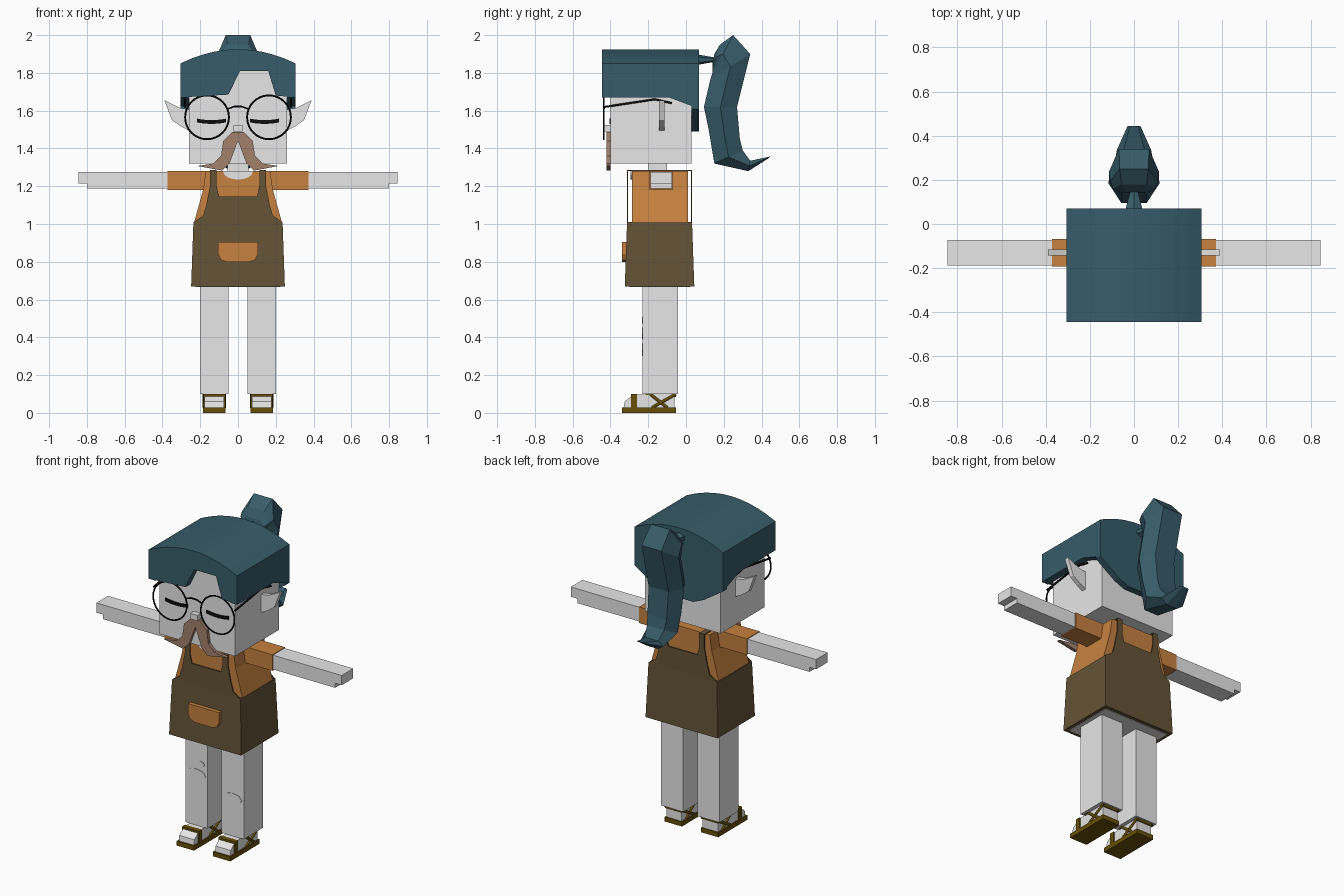
import bpy, bmesh
from math import sin, cos, pi
from mathutils import Vector

default_cube = bpy.data.objects.get("Cube")
if default_cube:
    bpy.data.objects.remove(default_cube)


def material(name, red, green, blue):
    new_material = bpy.data.materials.new(name)
    new_material.use_nodes = True
    colour = (red, green, blue, 1)
    new_material.diffuse_color = colour
    shader = new_material.node_tree.nodes["Principled BSDF"]
    shader.inputs["Base Color"].default_value = colour
    return new_material


PALE = material("pale grey", .8, .8, .8)
HAIR = material("slate blue", .038, .107, .144)
SHIRT = material("orange", .57, .22, .05)
APRON = material("dark brown", .13, .087, .038)
BEARD = material("dusty brown", .36, .22, .15)
SANDAL = material("olive gold", .14, .08, .002)
BLACK = material("black", .004, .004, .004)

# Shared levels and planes
ANKLE, HEM, WAIST, SHOULDER, CHIN, BROW, CROWN = .1, .67, 1.01, 1.28, 1.32, 1.67, 1.85
FACE_FRONT, FACE_BACK, FACE_SIDE = -.4, .03, .26
HAIR_FRONT, HAIR_BACK, HAIR_SIDE = -.445, .07, .305
CHEST, SPINE, ARM_Y, LEG_X = -.287, .01, -.13, .125
SHEET = .006


def finish(name, bm, surface):
    bmesh.ops.recalc_face_normals(bm, faces=bm.faces)
    mesh = bpy.data.meshes.new(name)
    bm.to_mesh(mesh)
    bm.free()
    return add_object(name, mesh, surface)


def add_object(name, data, surface):
    data.materials.append(surface)
    part = bpy.data.objects.new(name, data)
    bpy.context.collection.objects.link(part)
    return part


def loft(name, rings, surface):
    """Skin equal-length closed rings and cap both ends."""
    bm = bmesh.new()
    loops = [[bm.verts.new(point) for point in ring] for ring in rings]
    for lower, upper in zip(loops, loops[1:]):
        for i in range(len(lower)):
            bm.faces.new((lower[i - 1], lower[i], upper[i], upper[i - 1]))
    bm.faces.new(loops[0])
    bm.faces.new(loops[-1])
    return finish(name, bm, surface)


def front_panel(name, outline, near, far, surface):
    """Extrude an x-z outline through depth."""
    return loft(name, [[(x, y, z) for x, z in outline] for y in (near, far)], surface)


def side_panel(name, outline, inner, outer, surface):
    """Extrude a y-z outline through width."""
    return loft(name, [[(x, y, z) for y, z in outline] for x in (inner, outer)], surface)


def block(name, middle, half_width, near, far, bottom, top, surface, flare=0):
    """Upright box about x = middle; flare spreads its foot."""
    def ring(height, spread):
        left, right = middle - half_width - spread, middle + half_width + spread
        front, rear = near - spread, far + spread
        return [(left, front, height), (right, front, height),
                (right, rear, height), (left, rear, height)]
    return loft(name, [ring(bottom, flare), ring(top, 0)], surface)


def flip(outline, side):
    return [(side * x, z) for x, z in outline]


def symmetric(outline):
    return outline + flip(reversed(outline), -1)


def rod(name, points, radius, surface):
    curve = bpy.data.curves.new(name, "CURVE")
    curve.dimensions = "3D"
    curve.bevel_depth = radius
    curve.bevel_resolution = 1
    spline = curve.splines.new("POLY")
    spline.points.add(len(points) - 1)
    for target, point in zip(spline.points, points):
        target.co = (*point, 1)
    return add_object(name, curve, surface)


# Head, neck and nose
block("head", 0, FACE_SIDE, FACE_FRONT, FACE_BACK, CHIN, CROWN, PALE)
block("neck", 0, .055, -.2, -.1, 1.2, CHIN, PALE)
block("nose", 0, .024, -.435, FACE_FRONT, 1.49, 1.525, PALE)

# Hair: arched crown, notched fringe, back and side panels
steps = [i / 5 for i in range(-5, 6)]
arch = [(-HAIR_SIDE * t, CROWN + .075 * (1 - t * t)) for t in steps]
eaves = [(-HAIR_SIDE, 1.81), (HAIR_SIDE, 1.81)]
front_panel("hair_crown", eaves + arch, HAIR_FRONT, HAIR_BACK, HAIR)
fringe = [(-HAIR_SIDE, BROW), (-.05, 1.685), (.01, 1.81), (.16, 1.81), (.2, 1.68),
          (HAIR_SIDE, BROW)]
front_panel("hair_fringe", fringe + arch, HAIR_FRONT, FACE_FRONT, HAIR)
nape = [(.1, 1.49), (.17, 1.52), (HAIR_SIDE, 1.61), (HAIR_SIDE, CROWN)]
front_panel("hair_back", symmetric(nape), FACE_BACK, HAIR_BACK, HAIR)
sideburn = [(HAIR_FRONT, BROW), (-.09, BROW), (HAIR_BACK, 1.61),
            (HAIR_BACK, CROWN), (HAIR_FRONT, CROWN)]

# Ponytail: hexagonal sections between an inner and an outer line
inner_line = [(.14, 1.85), (.14, 1.82), (.14, 1.8), (.13, 1.77), (.095, 1.62), (.12, 1.5),
              (.15, CHIN), (.33, 1.28), (.44, 1.35)]
outer_line = [(.15, 1.9), (.18, 1.95), (.25, 2), (.34, 1.9), (.27, 1.62), (.285, 1.45),
              (.3, 1.39), (.34, 1.335), (.445, 1.357)]
rings = []
for i, (inner, outer) in enumerate(zip(inner_line, outer_line)):
    width = .115 * sin(pi * (i + .9) / len(inner_line)) ** .4
    a, b = Vector((0, *inner)), Vector((0, *outer))
    across = Vector((width, 0, 0))
    centre = (a + b) / 2
    rings.append([a - across / 2, a + across / 2, centre + across,
                  b + across * .6, b - across * .6, centre - across])
loft("ponytail", rings, HAIR)
bpy.ops.mesh.primitive_cone_add(vertices=6, radius1=.045, radius2=.018, depth=.09,
                                location=(0, .11, 1.87), rotation=(-pi / 2, 0, 0))
hair_tie = bpy.context.object
hair_tie.name = "hair_tie"
hair_tie.scale.y = .6
hair_tie.data.materials.append(HAIR)

# Facial features, repeated on both sides
moustache = [(0, 1.44), (.045, CHIN), (.085, 1.283), (.215, 1.307), (.13, CHIN),
             (.09, 1.36), (.078, 1.44), (.03, 1.487), (0, 1.487)]
ear = [(.25, 1.605), (.31, 1.615), (.39, 1.655), (.35, 1.55), (.3, 1.515), (.25, 1.49)]
rim_x, rim_z, rim_y, rim_radius = .164, 1.565, -.435, .116
for side in (-1, 1):
    side_panel("hair_side", sideburn, side * FACE_SIDE, side * HAIR_SIDE, HAIR)
    front_panel("moustache_half", flip(moustache, side), -.42, FACE_FRONT, BEARD)
    front_panel("ear", flip(ear, side), -.143, -.115, PALE)
    eyelid = [(side * (.14 + .077 * t), 1.55 + .008 * t * t) for t in steps]
    lower_lid = [(x, z - .02) for x, z in reversed(eyelid)]
    front_panel("closed_eye", eyelid + lower_lid, FACE_FRONT - SHEET, FACE_FRONT, BLACK)
    bpy.ops.mesh.primitive_torus_add(
        location=(side * rim_x, rim_y, rim_z), rotation=(pi / 2, 0, 0),
        major_radius=rim_radius, minor_radius=.005, major_segments=32, minor_segments=6)
    rim = bpy.context.object
    rim.name = "glasses_rim"
    rim.data.materials.append(BLACK)
    hinge, bend, tip = (-.43, 1.62), (-.165, 1.66), (-.075, 1.64)
    rod("glasses_temple", [(side * .28, y, z) for y, z in (hinge, bend, tip)], SHEET, BLACK)
bridge = [(-.052, 1.61), (-.02, 1.622), (.02, 1.622), (.052, 1.61)]
rod("glasses_bridge", [(x, rim_y, z) for x, z in bridge], .005, BLACK)

# Shirt with a scooped neckline
torso = [(.232, WAIST), (.185, 1.18), (.17, SHOULDER)]
front_panel("shirt", symmetric(torso), CHEST, SPINE, SHIRT)
scoop = [(.08 * cos(pi * i / 8), SHOULDER - .045 * sin(pi * i / 8)) for i in range(9)]
front_panel("neckline", scoop, CHEST - SHEET, CHEST, PALE)

# Apron skirt, hips and pocket
skirt_front, skirt_back = -.312, .032
block("apron_skirt", 0, .236, skirt_front, skirt_back, HEM, WAIST, APRON, flare=.012)
block("hips", 0, .225, -.3, .02, HEM - SHEET / 2, HEM + SHEET, PALE)
pocket = [(.06, .8), (.09, .81), (.106, .84), (.106, .905)]
front_panel("pocket", symmetric(pocket), -.34, skirt_front, SHIRT)

# Bib panels with straps
strap_inner, strap_outer = .113, .148
bib = [(.235, WAIST), (.185, 1.045), (.168, 1.1), (strap_outer, 1.2), (strap_outer, SHOULDER),
       (strap_inner, SHOULDER), (strap_inner, 1.2), (.1, 1.146)]
for name, plane in (("bib_front", skirt_front), ("bib_back", skirt_back - SHEET)):
    front_panel(name, symmetric(bib), plane, plane + SHEET, APRON)

# Limbs and sandals, repeated on both sides
sole_top, toe, heel = .028, -.34, -.053
foot = [(-.06, sole_top), (-.06, ANKLE), (-.21, ANKLE), (-.28, .095), (-.325, .06),
        (-.33, sole_top)]
for side in (-1, 1):
    block("shoulder_strap", side * (strap_inner + strap_outer) / 2,
          (strap_outer - strap_inner) / 2, skirt_front, skirt_back,
          SHOULDER, SHOULDER + SHEET, APRON)
    block("sleeve", side * FACE_SIDE, .112, ARM_Y - .062, ARM_Y + .062, 1.18, SHOULDER, SHIRT)
    block("lower_arm", side * .58, .22, ARM_Y - .057, ARM_Y + .057, 1.187, 1.22, PALE)
    block("arm_and_hand", side * .6, .245, ARM_Y - .057, ARM_Y + .057, 1.215, 1.276, PALE)
    leg_x = side * LEG_X
    block("leg", leg_x, .076, -.23, -.042, ANKLE, HEM + SHEET, PALE)
    side_panel("foot", foot, leg_x - .052, leg_x + .052, PALE)
    block("sandal_sole", leg_x, .06, toe, heel, 0, sole_top, SANDAL)
    block("toe_strap", leg_x, .058, -.29, -.26, 0, ANKLE, SANDAL)
    block("instep_strap", leg_x, .058, -.215, -.19, ANKLE - SHEET, ANKLE + SHEET, SANDAL)
    block("heel_strap", leg_x, .058, heel - .01, heel, ANKLE - .015, ANKLE, SANDAL)
    # Crossed straps on either flank of the foot
    for flank in (leg_x - .053, leg_x + .053):
        for start, end in ((-.19, -.1), (heel, -.18)):
            rod("crossed_strap", [(flank, start, ANKLE), (flank, end, sole_top)],
                SHEET * 1.5, SANDAL)

# Knee patches
for middle, height, radius in ((-.125, .42, .065), (-.1, .49, .033), (.123, .335, .066)):
    turns = [i * pi / 4 for i in range(8)]
    patch = [(middle + radius * cos(t), height + radius * sin(t) / 2) for t in turns]
    front_panel("knee_patch", patch, -.23 - SHEET / 2, -.23, PALE)
